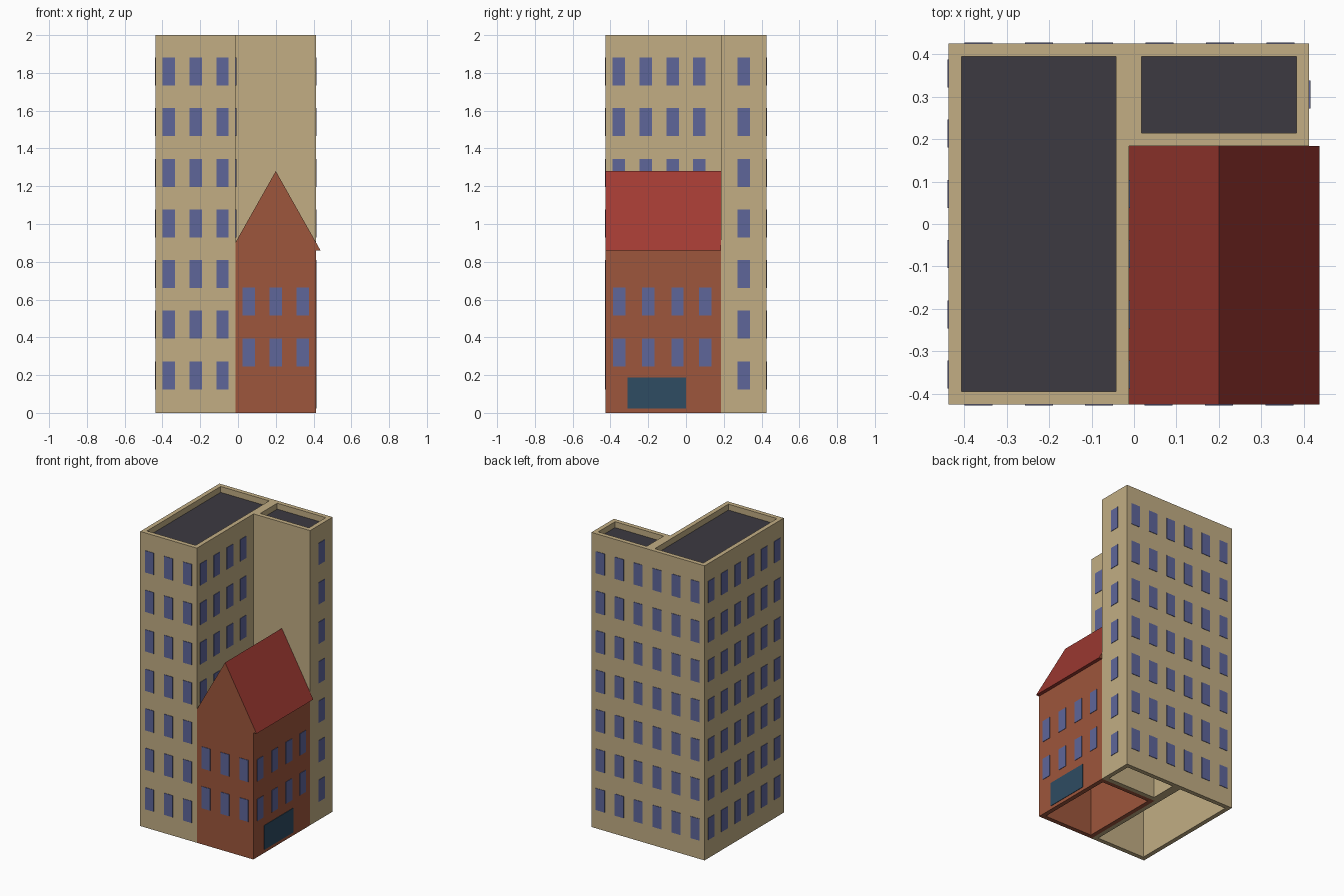
import bpy
import bmesh

if "Cube" in bpy.data.objects:
    bpy.data.objects.remove(bpy.data.objects["Cube"])


def material(name, rgb):
    m = bpy.data.materials.new(name)
    lin = [((c / 255 + 0.055) / 1.055) ** 2.4 for c in rgb]
    m.diffuse_color = (*lin, 1.0)
    m.use_nodes = True
    m.node_tree.nodes["Principled BSDF"].inputs["Base Color"].default_value = m.diffuse_color
    return m


STONE = material("sandstone", (194, 174, 132))
BRICK = material("brick", (158, 86, 60))
ROOF = material("roof red", (160, 58, 50))
GLASS = material("window blue", (94, 102, 154))
DECK = material("roof deck grey", (60, 58, 65))
SHOP = material("shopfront teal", (46, 76, 98))


def make(name, bm, *mats):
    me = bpy.data.meshes.new(name)
    bmesh.ops.recalc_face_normals(bm, faces=bm.faces)
    bm.to_mesh(me)
    bm.free()
    for m in mats:
        me.materials.append(m)
    ob = bpy.data.objects.new(name, me)
    bpy.context.collection.objects.link(ob)
    return ob


def add_box(bm, lo, hi):
    vs = bmesh.ops.create_cube(bm, size=1)["verts"]
    for v in vs:
        for i in range(3):
            v.co[i] = lo[i] if v.co[i] < 0 else hi[i]


def box(name, lo, hi, mat):
    bm = bmesh.new()
    add_box(bm, lo, hi)
    return make(name, bm, mat)


def wall_ring(name, x0, x1, y0, y1, z1, mat, t=0.03):
    """Four walls around an open shaft."""
    bm = bmesh.new()
    loops = []
    for d, z in ((0, 0), (0, z1), (t, z1), (t, 0)):
        loops.append([bm.verts.new(p) for p in (
            (x0 + d, y0 + d, z), (x1 - d, y0 + d, z),
            (x1 - d, y1 - d, z), (x0 + d, y1 - d, z))])
    for k in range(4):
        a, b = loops[k], loops[(k + 1) % 4]
        for i in range(4):
            j = (i + 1) % 4
            bm.faces.new((a[i], a[j], b[j], b[i]))
    return make(name, bm, mat)


def prism(name, profile, y0, y1, *mats):
    """Extrude an (x, z) profile along y."""
    bm = bmesh.new()
    f = bm.faces.new([bm.verts.new((x, y0, z)) for x, z in profile])
    out = bmesh.ops.extrude_face_region(bm, geom=[f])["geom"]
    for v in out:
        if isinstance(v, bmesh.types.BMVert):
            v.co.y = y1
    return make(name, bm, *mats)


def windows(name, axis, plane, centres, rows, w=0.066, h=0.148, mat=GLASS, d=0.003):
    """Thin panes in a grid on a wall facing along the axis (0 = x, 1 = y)."""
    bm = bmesh.new()
    for c in centres:
        for z in rows:
            lo, hi = [0, 0, z - h / 2], [0, 0, z + h / 2]
            lo[axis], hi[axis] = plane - d, plane + d
            lo[1 - axis], hi[1 - axis] = c - w / 2, c + w / 2
            add_box(bm, lo, hi)
    return make(name, bm, mat)


# Main extents
L, M, R = -0.437, -0.012, 0.413
F, S, B = -0.425, 0.184, 0.425

# Tower wings with sunken roof decks
for label, x0, y0, x1 in (("left_wing", L, F, M), ("back_wing", M, S, R)):
    wall_ring(label + "_walls", x0, x1, y0, B, 2.0, STONE)
    box(label + "_deck", (x0 + 0.03, y0 + 0.03, 1.94),
        (x1 - 0.03, B - 0.03, 1.96), DECK)

# Tower windows
rows = [0.199 + 0.268 * i for i in range(7)]
cols_x = [-0.367 + 0.1425 * i for i in range(6)]
cols_y = [-0.355 + 0.142 * i for i in range(6)]
windows("tower_front_windows", 1, F, cols_x[:3], rows)
windows("tower_back_windows", 1, B, cols_x, rows)
windows("tower_left_windows", 0, L, cols_y, rows)
windows("tower_court_windows", 0, M, cols_y[:4], rows[3:])
windows("back_wing_side_windows", 0, R, [0.305], rows)

# Brick house
EAVE, RIDGE_X, RIDGE = 0.86, 0.2, 1.28
wall_ring("house_walls", M, R, F, S, EAVE, BRICK)
for label, y in (("front", F), ("back", S - 0.03)):
    prism("house_gable_" + label,
          [(M, EAVE), (R, EAVE), (RIDGE_X, RIDGE - 0.046)], y, y + 0.03, BRICK)

# Pitched roof, red slopes with brick ends
roof = prism("house_roof",
             [(M, EAVE), (M, 0.905), (RIDGE_X, RIDGE), (0.437, EAVE),
              (R, EAVE), (RIDGE_X, RIDGE - 0.046)], F, S, ROOF, BRICK)
for p in roof.data.polygons:
    p.material_index = 1 if abs(p.normal.y) > 0.9 else 0

# House windows and shopfront
house_rows = [0.32, 0.59]
windows("house_front_windows", 1, F, [0.058, 0.2, 0.343], house_rows)
windows("house_side_windows", 0, R, [-0.353, -0.199, -0.045, 0.103], house_rows)
windows("shopfront", 0, R, [-0.155], [0.105], 0.308, 0.165, SHOP)
